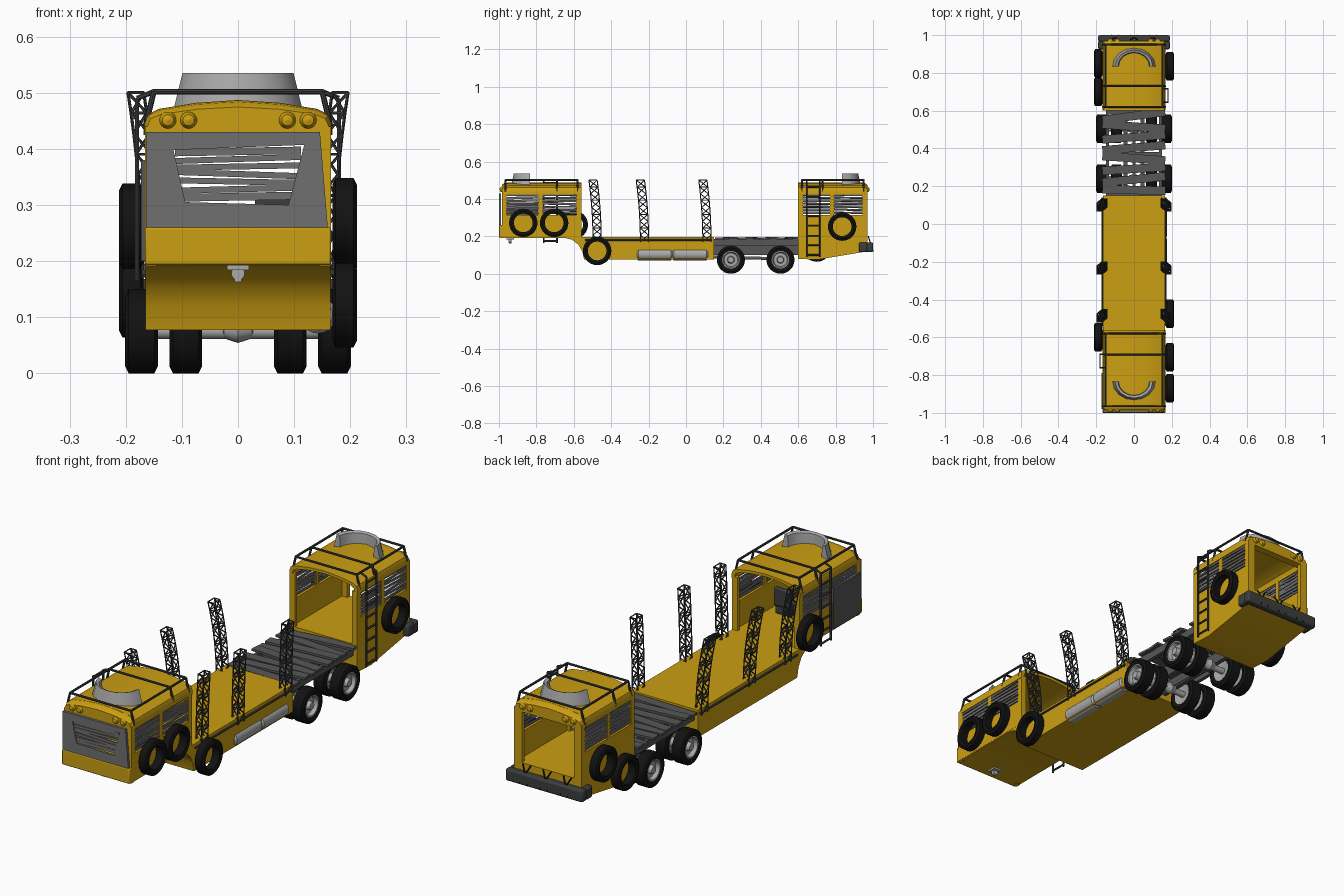
import bpy, bmesh, math, random
from mathutils import Vector, Matrix

if "Cube" in bpy.data.objects:
    bpy.data.objects.remove(bpy.data.objects["Cube"])
random.seed(4)
made = []


def material(name, r, g, b):
    m = bpy.data.materials.new(name)
    m.use_nodes = True
    m.diffuse_color = (r, g, b, 1)
    m.node_tree.nodes["Principled BSDF"].inputs["Base Color"].default_value = (r, g, b, 1)
    return m


yellow = material("body yellow", .6, .345, .006)
plate = material("plate grey", .16, .16, .16)
plank = material("plank grey", .095, .095, .095)
pipe = material("pipe dark grey", .045, .047, .048)
rubber = material("tyre black", .006, .006, .006)
steel = material("light steel", .4, .4, .4)


def finish(name, bm, mat):
    bmesh.ops.recalc_face_normals(bm, faces=bm.faces)
    me = bpy.data.meshes.new(name)
    bm.to_mesh(me)
    bm.free()
    me.materials.append(mat)
    ob = bpy.data.objects.new(name, me)
    bpy.context.scene.collection.objects.link(ob)
    made.append(ob)
    return ob


def boxes(name, items, mat, bevel=0):
    """Each item: (x0, x1, y0, y1, z0, z1[, matrix about its centre])."""
    bm = bmesh.new()
    for it in items:
        c = Vector([(it[i] + it[i + 1]) / 2 for i in (0, 2, 4)])
        s = [it[i + 1] - it[i] for i in (0, 2, 4)]
        rot = it[6] if len(it) > 6 else Matrix()
        bmesh.ops.create_cube(bm, size=1, matrix=Matrix.Translation(c) @ rot @ Matrix.Diagonal((*s, 1)))
    ob = finish(name, bm, mat)
    if bevel:
        mod = ob.modifiers.new("soft edges", "BEVEL")
        mod.width, mod.segments = bevel, 2
    return ob


def rods(name, segs, r, mat, sides=6):
    bm = bmesh.new()
    for a, b in segs:
        a, b = Vector(a), Vector(b)
        d = b - a
        m = Matrix.Translation((a + b) / 2) @ d.to_track_quat("Z", "Y").to_matrix().to_4x4()
        bmesh.ops.create_cone(bm, cap_ends=True, segments=sides, radius1=r, radius2=r, depth=d.length, matrix=m)
    return finish(name, bm, mat)


def loft(name, rings, mat, closed=False):
    """Skin rings of points; cap the ends, or join them when closed."""
    bm = bmesh.new()
    vs = [[bm.verts.new(p) for p in ring] for ring in rings]
    n = len(vs[0])
    for i in range(len(vs) if closed else len(vs) - 1):
        a, b = vs[i], vs[(i + 1) % len(vs)]
        for j in range(n):
            bm.faces.new((a[j], a[(j + 1) % n], b[(j + 1) % n], b[j]))
    if not closed:
        bm.faces.new(vs[0])
        bm.faces.new(vs[-1])
    return finish(name, bm, mat)


def lathe(name, prof, loc, mat, axis="X", n=32):
    """Turn a closed (radius, offset) profile around an axis."""
    rings = []
    for i in range(n):
        a = math.tau * i / n
        c, s = math.cos(a), math.sin(a)
        rings.append([Vector(loc) + (Vector((t, r * c, r * s)) if axis == "X" else Vector((r * c, t, r * s)))
                      for r, t in prof])
    return loft(name, rings, mat, True)


def tyre(name, loc, R=.076, r=.05, w=.022):
    k = .012
    prof = [(r, -w * .8), (R - k, -w), (R, -w + k / 2), (R, w - k / 2), (R - k, w), (r, w * .8)]
    return lathe(name, prof, loc, rubber)


# Chassis: front floor, swan neck and low deck in one side profile
neck = [(-.99, .192), (-.65, .192), (-.61, .182), (-.575, .155), (-.555, .12), (-.545, .077),
        (.15, .077), (.15, .197), (-.99, .197)]
loft("low_deck", [[(x, y, z) for y, z in neck] for x in (-.165, .165)], yellow)
tail = [(.6, .08), (.7, .075), (.97, .12), (.97, .2), (.6, .2)]
loft("rear_base", [[(x, y, z) for y, z in tail] for x in (-.166, .166)], yellow)

# Cabins
half = [(.168, .425), (.168, .445), (.162, .461), (.142, .471), (.075, .482)]
arch = half + [(0, .487)] + [(-x, z) for x, z in reversed(half)]
inner = [(x * .92, z if z < .43 else z - .012) for x, z in reversed(arch)]


def slats(name, x0, x1, y0, y1, z0, z1, n, axis):
    items = []
    for i in range(n):
        z = z0 + (z1 - z0) * (i + .5) / n
        rot = Matrix.Rotation(random.uniform(-.035, .035), 4, axis)
        h = random.uniform(.004, .007)
        items.append((x0, x1, y0, y1, z - h, z + h, rot))
    boxes(name, items, plate)


def cabin(name, head, mouth):
    s = 1 if head > mouth else -1
    lo, hi = min(head, mouth), max(head, mouth)
    mid = (lo + hi) / 2 - .015
    # arched roof shell and the filled brow above the head end
    loft(name + "_roof", [[(x, y, z) for x, z in arch + inner] for y in (mouth, head - s * .03)], yellow)
    brow = [(head - s * .035, 1, 1), (head - s * .012, .99, .95), (head, .96, .8)]
    loft(name + "_brow", [[(x * kx, y, .425 + (z - .425) * kz) for x, z in arch] for y, kx, kz in brow], yellow)
    # side walls with window gaps
    walls = []
    for side in (-1, 1):
        a, b = sorted((side * .154, side * .166))
        walls += [(a, b, lo, hi, .195, .315), (a, b, lo, hi, .425, .44)]
        walls += [(a, b, y, y + w, .31, .43) for y, w in ((lo, .025), (mid, .02), (hi - .025, .025))]
        c, d = sorted((side * (.128 if s > 0 else .145), side * .165))
        walls.append((c, d, min(head, head - s * .02), max(head, head - s * .02), .19, .43))
        e, f = sorted((side * .14, side * .165))
        walls.append((e, f, min(mouth, mouth + s * .015), max(mouth, mouth + s * .015), .19, .435))
        for k, (u, v) in enumerate(((lo + .01, mid + .01), (mid + .01, hi - .01))):
            slats(f"{name}_window_slats_{side}_{k}", side * .161 - .003, side * .161 + .003, u, v, .318, .43, 7, "X")
        # domed lamps on the brow
        for x in (.088, .125):
            lathe(f"{name}_lamp_{side}_{x}", [(0, s * .012), (.010, s * .009), (.015, s * .001), (.015, -s * .03), (0, -s * .03)],
                  (side * x, head, .451), yellow, "Y", 16)
    boxes(name + "_walls", walls, yellow)
    # roof rack
    p, q, z = lo + .02, hi - .02, .502
    cross = mouth + s * .13
    segs = [((-.15, y, z), (.15, y, z)) for y in (p, cross, q)]
    for x in (-.15, .15):
        segs.append(((x, p, z), (x, q, z)))
        segs += [((x, y, z), (x * 1.1, y, .44)) for y in (p, cross, q)]
    rods(name + "_roof_rack", segs, .005, pipe, 8)
    # horseshoe scoop on the roof
    sec = [(1, .47), (.86, .535), (.74, .53), (.7, .47)]
    yc = .835 * s
    loft(name + "_scoop", [[(.115 * k * math.cos(t), yc + s * .1 * k * math.sin(t), z) for k, z in sec]
                           for t in [math.pi * i / 8 for i in range(9)]], steel)


cabin("front_cabin", -.985, -.56)
cabin("rear_cabin", .97, .6)

# Front: lower apron, armour plate with a slatted viewing gap
boxes("front_apron", [(-.166, .166, -1, -.97, .193, .26)], yellow, .004)
outer = [(-.164, .26), (.16, .26), (.146, .43), (-.164, .43)]
gap = [(-.094, .305), (.09, .3), (.118, .407), (-.115, .398)]
loft("front_plate", [[(x, y, z) for x, z in pts] for pts, y in
                     ((outer, -.999), (gap, -.999), (gap, -.988), (outer, -.988))], plate, True)
front_armour = made[-1]
slats("front_slats", -.112, .112, -.995, -.989, .308, .402, 7, "Y")
boxes("side_door_plate", [(-.173, -.165, -.98, -.79, .2, .38)], plank)
boxes("driver_seat", [(.03, .11, -.86, -.78, .2, .25), (.03, .11, -.79, -.77, .24, .32)], pipe, .006)
lathe("kingpin", [(0, -.008), (.012, -.008), (.012, .008), (0, .008)], (0, -.94, .178), steel, "Y", 16)
boxes("kingpin_mount", [(-.02, .02, -.96, -.92, .184, .193), (-.006, .006, -.946, -.934, .163, .19)], steel)

# Rear bumper with crossed bars
boxes("rear_bumper", [(-.19, .19, .965, 1, .115, .168), (-.19, -.16, .925, .97, .115, .168),
                      (.16, .19, .925, .97, .115, .168)], pipe, .008)
rods("bumper_bars", [((x + d, 1, .12), (x - d, .975, .2)) for x in (-.1, 0, .1) for d in (-.02, .02)], .003, rubber)

# Ladders, one on each flank
for name, side, y0, y1, z0 in (("rear_ladder", 1, .645, .715, .09), ("front_ladder", -1, -.76, -.69, .165)):
    x = side * .18
    segs = [((x, y, z0), (x, y, .49)) for y in (y0, y1)] + [((x, y, .49), (side * .15, y, .502)) for y in (y0, y1)]
    segs += [((x, y0, z0 + .01 + .052 * i), (x, y1, z0 + .01 + .052 * i)) for i in range(int((.49 - z0) / .052) + 1)]
    rods(name, segs, .0045, pipe)

# Spare tyres hung on the sides
spares = [(1, -.87, .272), (1, -.705, .272), (1, -.475, .122), (1, .835, .252),
          (-1, -.6, .262), (-1, .7, .14), (-1, .85, .235)]
for i, (side, y, z) in enumerate(spares):
    tyre(f"spare_tyre_{i}", (side * .19, y, z))

# Running gear: twin wheels on two axles
for i, y in enumerate((.24, .505)):
    rods(f"axle_{i}", [((-.19, y, .075), (.19, y, .075))], .014, steel, 12)
    lathe(f"differential_{i}", [(0, -.035), (.018, -.025), (.026, 0), (.018, .025), (0, .035)], (0, y, .08), steel, "X", 12)
    for side in (-1, 1):
        for x in (.093, .172):
            c = (side * x, y, .075)
            tyre(f"wheel_tyre_{i}_{side}_{x}", c, .075, .046, .029)
            w = side * .012
            lathe(f"wheel_rim_{i}_{side}_{x}", [(0, w * 2), (.016, w * 2), (.02, w * .6), (.036, w * .6), (.042, w * 2),
                                               (.047, w * 2), (.047, -w * 2), (0, -w)], c, steel, "X", 24)

# Open frame with crooked planks
boxes("frame_rails", [(s * .14 - .008, s * .14 + .008, .14, .61, .15, .185) for s in (-1, 1)]
      + [(s * .045 - .01, s * .045 + .01, .14, .61, .1, .15) for s in (-1, 1)]
      + [(-.14, .14, y - .01, y + .01, .15, .18) for y in (.16, .37, .59)], plank)
rods("drive_shaft", [((0, .14, .09), (0, .505, .08))], .008, steel, 10)
planks = []
for i in range(8):
    y = .18 + i * .056
    rot = Matrix.Rotation(.1 * (1 if i % 3 else -.5) + random.uniform(-.04, .04), 4, "Z")
    planks.append((-.168, .166, y - .022, y + .022, .183 + .003 * (i % 2), .193 + .003 * (i % 2), rot))
boxes("deck_planks", planks, plank)

# Twin tanks under the deck edge
for i, y in enumerate((-.168, .022)):
    lathe(f"tank_{i}", [(0, -.095), (.026, -.095), (.033, -.087), (.033, .087), (.026, .095), (0, .095)],
          (.142, y, .104), steel, "Y", 24)
rods("deck_side_rails", [((s * .168, -.54, .18), (s * .168, .14, .18)) for s in (-1, 1)], .005, pipe)

# Bent lattice stakes along the deck
STEPS = 9
for i, y0 in enumerate((-.475, -.222, .112)):
    for side in (-1, 1):
        def corner(k, t):
            dx, dy = ((-1, -1), (1, -1), (1, 1), (-1, 1))[k % 4]
            bend = t * t
            return (side * (.156 + .026 * bend) + dx * .014, y0 - .022 * bend + dy * .022, .17 + .33 * t)
        segs = []
        for j in range(STEPS):
            a, b = j / STEPS, (j + 1) / STEPS
            for k in range(4):
                segs.append((corner(k, a), corner(k, b)))
                segs.append((corner(k + j % 2, a), corner(k + 1 - j % 2, b)))
                if j % 2 or j == STEPS - 1:
                    segs.append((corner(k, b), corner(k + 1, b)))
        rods(f"lattice_stake_{i}_{side}", segs, .0028, pipe, 5)

# Smooth shading with crisp edges
for ob in bpy.context.selected_objects:
    ob.select_set(False)
for ob in made:
    ob.select_set(True)
bpy.context.view_layer.objects.active = made[0]
bpy.ops.object.shade_smooth_by_angle(angle=math.radians(32))
